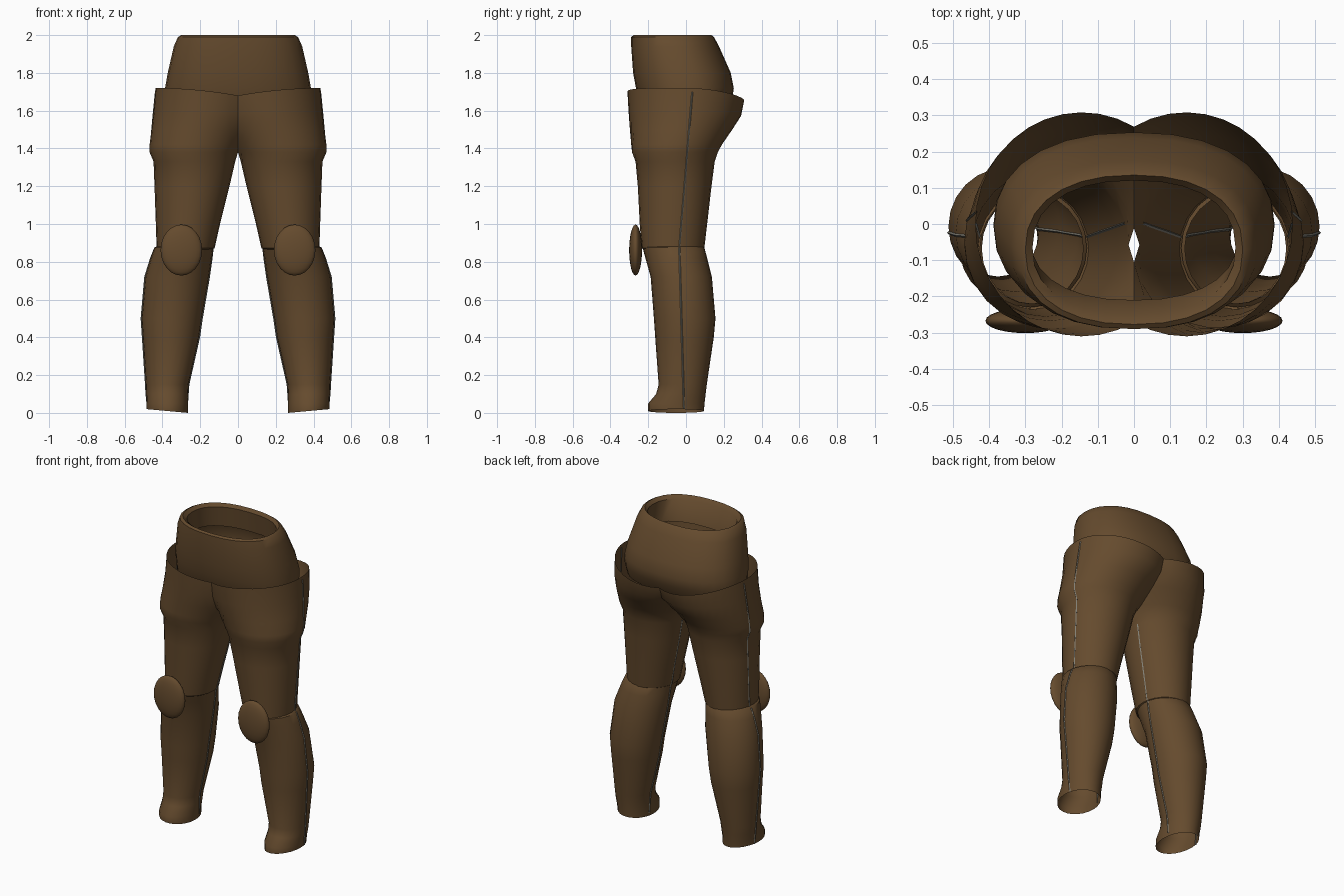
import bpy, bmesh, math
from mathutils import Vector

if "Cube" in bpy.data.objects:
    bpy.data.objects.remove(bpy.data.objects["Cube"])


def material(name, rgb):
    m = bpy.data.materials.new(name)
    m.diffuse_color = (*rgb, 1)
    m.use_nodes = True
    m.node_tree.nodes["Principled BSDF"].inputs["Base Color"].default_value = m.diffuse_color
    return m


BROWN = material("brown cloth", (0.130, 0.070, 0.027))
GREY = material("grey thread", (0.22, 0.21, 0.175))


def finish(name, bm, mat, angle=40):
    me = bpy.data.meshes.new(name)
    bm.to_mesh(me)
    bm.free()
    me.materials.append(mat)
    ob = bpy.data.objects.new(name, me)
    bpy.context.collection.objects.link(ob)
    bpy.ops.object.select_all(action='DESELECT')
    ob.select_set(True)
    bpy.context.view_layer.objects.active = ob
    bpy.ops.object.shade_smooth_by_angle(angle=math.radians(angle))
    return ob


def power(v, p):
    return math.copysign(abs(v) ** (2 / p), v)


def loft(name, rings, n, side=1, split=False, tilt=None, p=2):
    """Open tube through rings (z, x0, x1, y0, y1), bottom to top.
    With split, rings that cross x = 0 stop there and stay open."""
    bm = bmesh.new()
    rows = []
    for z, x0, x1, y0, y1 in rings:
        cx, rx = (x0 + x1) / 2, (x1 - x0) / 2
        end = math.acos(-cx / rx) if split and cx < rx else math.pi
        row = []
        for i in range(n + 1):
            a = end * (2 * i / n - 1)
            x = cx + rx * power(math.cos(a), p)
            y = (y0 + y1) / 2 + (y1 - y0) / 2 * power(math.sin(a), p)
            zz = z + (tilt(x, y, z) if tilt else 0)
            row.append(bm.verts.new((side * x, y, zz)))
        rows.append(row)
    for a, b in zip(rows, rows[1:]):
        for i in range(n):
            f = [a[i], a[i + 1], b[i + 1], b[i]]
            bm.faces.new(f if side > 0 else f[::-1])
    bmesh.ops.remove_doubles(bm, verts=bm.verts[:], dist=0.0005)
    return finish(name, bm, BROWN)


def seam(name, rings, side, outer, y_at, r=0.0045):
    """Thin four-sided cord running down a leg."""
    bm = bmesh.new()
    rows = []
    for z, x0, x1, y0, y1 in rings:
        y = y_at(z)
        t = (y - (y0 + y1) / 2) / ((y1 - y0) / 2)
        x = (x0 + x1) / 2 + outer * (x1 - x0) / 2 * math.sqrt(max(0, 1 - t * t))
        c = Vector((side * x, y, z))
        rows.append([bm.verts.new(c + Vector((r * dx, r * dy, 0)))
                     for dx, dy in ((1, 0), (0, 1), (-1, 0), (0, -1))])
    for a, b in zip(rows, rows[1:]):
        for i in range(4):
            j = (i + 1) % 4
            bm.faces.new((a[i], a[j], b[j], b[i]))
    finish(name, bm, GREY)


# waist: pelvis shell with a rolled rim turned inward
waist = [(1.58, -.385, .385, -.215, .2), (1.66, -.388, .388, -.25, .245),
         (1.72, -.386, .386, -.265, .253), (1.8, -.372, .372, -.28, .237),
         (1.94, -.34, .34, -.29, .175), (1.99, -.318, .318, -.29, .148),
         (2.0, -.30, .30, -.277, .135), (1.98, -.28, .28, -.25, .12),
         (1.85, -.285, .285, -.21, .135)]
loft("waist", waist, 28, p=2.3)

# thigh and shin sections
thigh = [(.862, .14, .42, -.22, .085), (.872, .125, .43, -.235, .097),
         (1.0, .095, .435, -.245, .112), (1.2, .045, .442, -.255, .135),
         (1.33, .015, .447, -.267, .152), (1.38, -.005, .468, -.287, .17),
         (1.42, -.03, .468, -.29, .19), (1.5, -.085, .458, -.297, .245),
         (1.6, -.135, .447, -.304, .292), (1.72, -.15, .437, -.31, .308)]
shin = [(.0, .265, .483, -.2, .095), (.05, .265, .484, -.2, .098),
        (.10, .265, .486, -.158, .104), (.15, .262, .488, -.145, .11),
        (.4, .205, .505, -.163, .147), (.5, .19, .512, -.17, .156),
        (.72, .153, .492, -.187, .137), (.82, .138, .462, -.215, .112),
        (.875, .13, .442, -.23, .097), (.885, .14, .425, -.22, .085)]


def thigh_tilt(x, y, z):
    # upper edge dips at the middle and at the back
    k = max(0, (z - 1.5) / .22)
    return -k * (.04 * max(0, 1 - x / .435) ** 2 + .045 * max(0, y / .3) ** 2)


def shin_tilt(x, y, z):
    # hem rises slightly toward the outside
    return .02 * (x - .265) / .22 if z < .01 else 0


def seam_y(z):
    return -.01 - .025 * z / .87 if z < .87 else -.035 + .07 * (z - .87) / .85


for side, label in ((1, "right"), (-1, "left")):
    loft(label + "_thigh", thigh, 24, side, True, thigh_tilt)
    loft(label + "_shin", shin, 24, side, False, shin_tilt)
    low = [(.02,) + shin[0][1:]] + shin[1:-1]
    high = thigh[1:-1] + [(1.7,) + thigh[-1][1:]]
    seam(label + "_shin_outer_seam", low, side, 1, seam_y)
    seam(label + "_shin_inner_seam", low, side, -1, seam_y)
    seam(label + "_thigh_outer_seam", high, side, 1, seam_y)
    seam(label + "_thigh_inner_seam", thigh[1:5], side, -1, seam_y)

    # knee pad: flattened ball
    bm = bmesh.new()
    bmesh.ops.create_uvsphere(bm, u_segments=24, v_segments=12, radius=1)
    for v in bm.verts:
        v.co = (side * .30 + .11 * v.co.x, -.267 + .034 * v.co.y, .862 + .135 * v.co.z)
    finish(label + "_knee_pad", bm, BROWN, 60)
